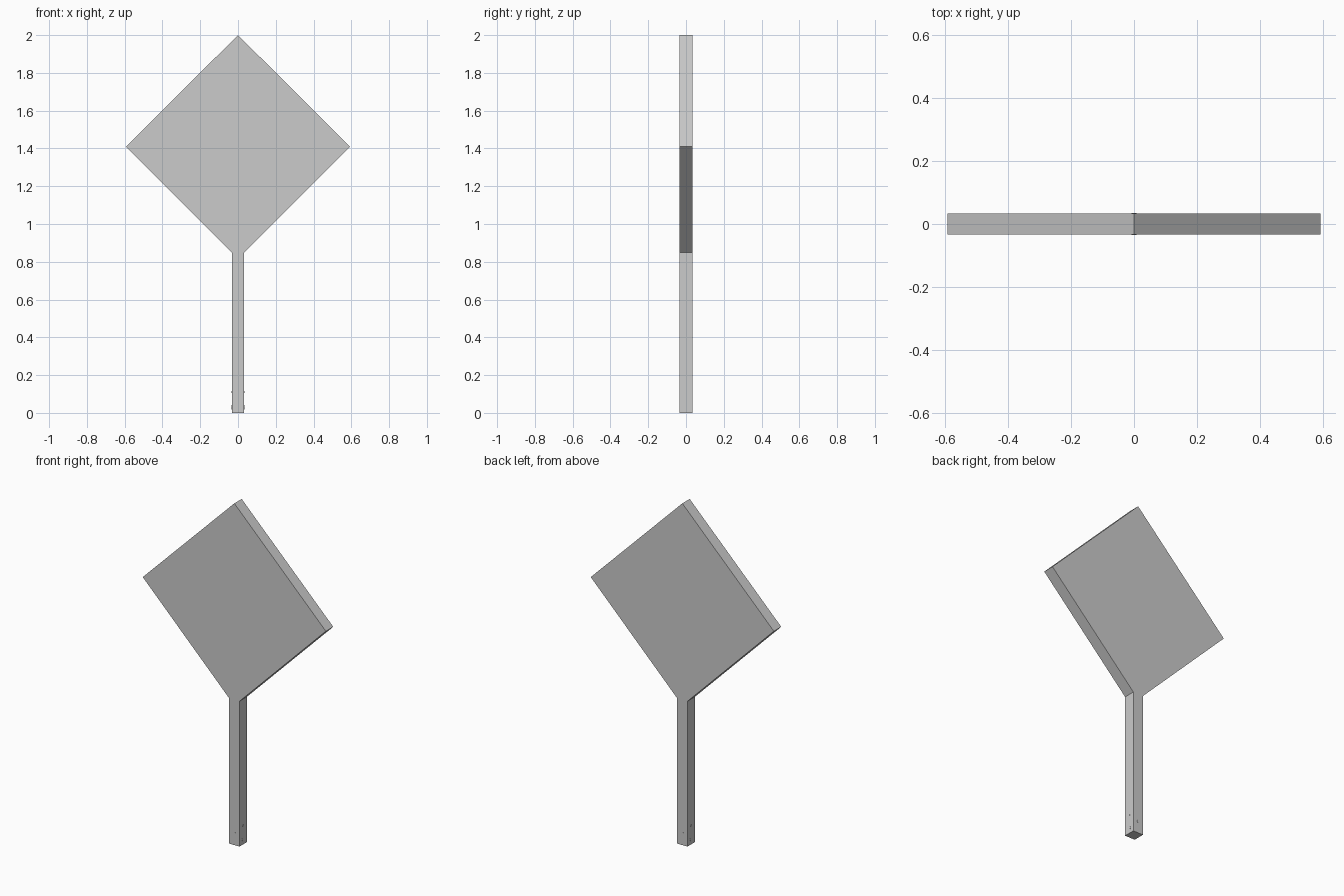
import bpy, bmesh
from math import radians
from mathutils import Matrix

if "Cube" in bpy.data.objects:
    bpy.data.objects.remove(bpy.data.objects["Cube"])

HALF_D = 0.034   # half thickness of post and board
HALF_W = 0.033   # half width of post


def finish(name, bm):
    bmesh.ops.recalc_face_normals(bm, faces=bm.faces)
    mesh = bpy.data.meshes.new(name)
    bm.to_mesh(mesh)
    bm.free()
    ob = bpy.data.objects.new(name, mesh)
    bpy.context.collection.objects.link(ob)
    return ob


# Diamond board and post: one outline, mirrored in x and extruded in y
right = [(HALF_W, 0), (HALF_W, 0.85), (0.593, 1.41)]
outline = right + [(0, 2)] + [(-x, z) for x, z in reversed(right)]
bm = bmesh.new()
face = bm.faces.new([bm.verts.new((x, -HALF_D, z)) for x, z in outline])
ext = bmesh.ops.extrude_face_region(bm, geom=[face])
bmesh.ops.translate(bm, vec=(0, 2 * HALF_D, 0),
                    verts=[v for v in ext["geom"] if isinstance(v, bmesh.types.BMVert)])
finish("diamond_board_and_post", bm)


# Tiny nail heads, almost flush with the foot of the post
def nail_pair(name, z, radius, sideways):
    bm = bmesh.new()
    reach = HALF_W if sideways else HALF_D
    turn = Matrix.Rotation(radians(90), 4, 'Y' if sideways else 'X')
    bmesh.ops.create_cone(bm, cap_ends=True, segments=8, radius1=radius, radius2=radius,
                          depth=2 * reach + 0.002,
                          matrix=Matrix.Translation((0, 0, z)) @ turn)
    finish(name, bm)


nail_pair("front_back_nails", 0.07, 0.008, False)
nail_pair("upper_side_nails", 0.11, 0.005, True)
nail_pair("lower_side_nails", 0.03, 0.011, True)
